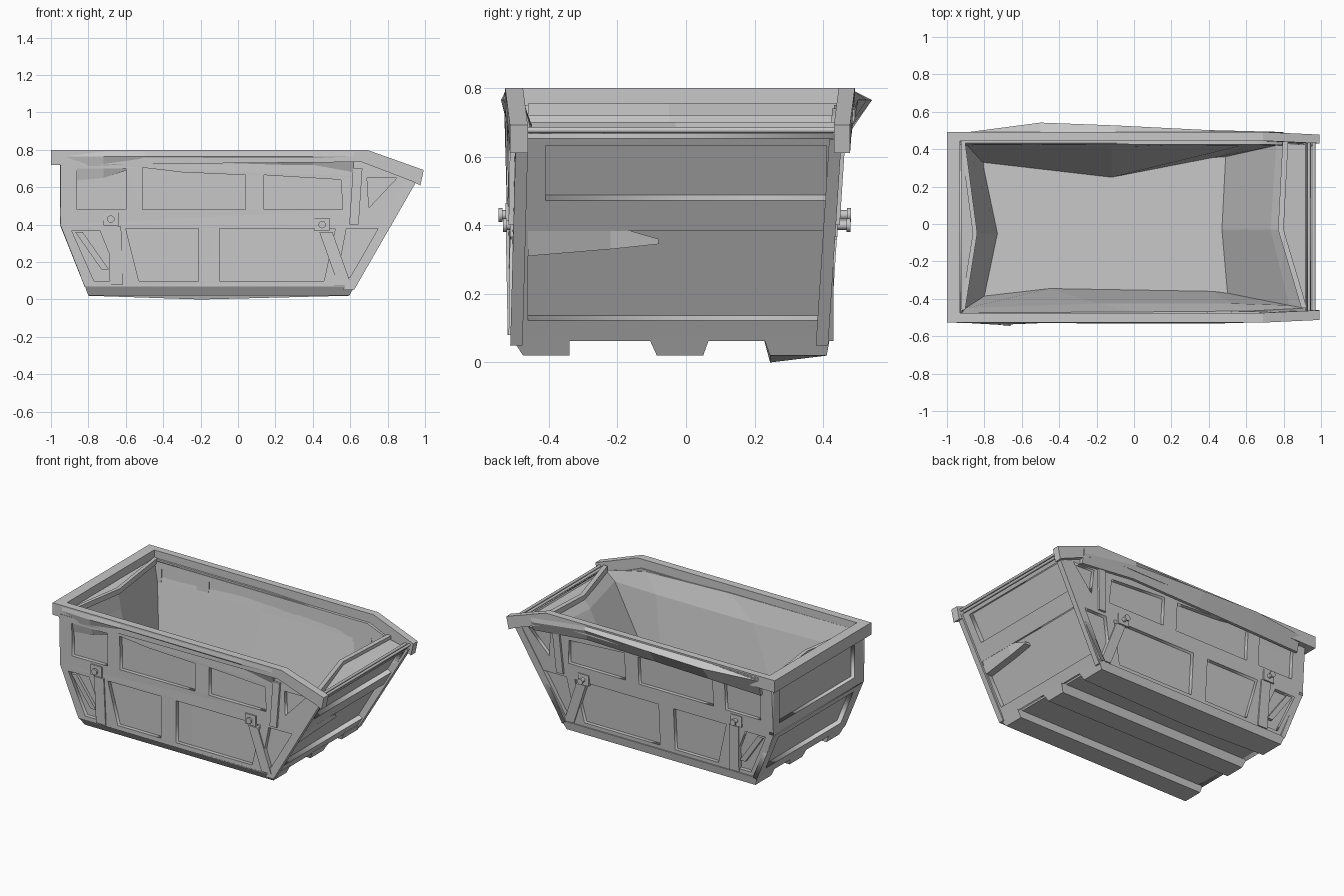
import bpy, bmesh
from mathutils import Vector

if "Cube" in bpy.data.objects:
    bpy.data.objects.remove(bpy.data.objects["Cube"])

GREY = (0.58, 0.58, 0.58, 1)
paint = bpy.data.materials.new("light_grey_steel")
paint.use_nodes = True
paint.diffuse_color = GREY
paint.node_tree.nodes["Principled BSDF"].inputs["Base Color"].default_value = GREY


def finish(name, bm):
    bmesh.ops.remove_doubles(bm, verts=bm.verts, dist=0.0005)
    bmesh.ops.recalc_face_normals(bm, faces=bm.faces)
    mesh = bpy.data.meshes.new(name)
    bm.to_mesh(mesh)
    bm.free()
    mesh.materials.append(paint)
    obj = bpy.data.objects.new(name, mesh)
    bpy.context.collection.objects.link(obj)
    return obj


def loft(name, sections):
    """Skin closed sections of equal point count and cap both ends."""
    bm = bmesh.new()
    rings = [[bm.verts.new(p) for p in s] for s in sections]
    n = len(rings[0])
    for a, b in zip(rings, rings[1:]):
        for i in range(n):
            j = (i + 1) % n
            bm.faces.new((a[i], a[j], b[j], b[i]))
    bm.faces.new(rings[0])
    bm.faces.new(rings[-1])
    return finish(name, bm)


def beam(name, p, q, side, depth):
    """Square bar from p to q, with half-width vectors side and depth."""
    s, d = Vector(side), Vector(depth)
    return loft(name, [[Vector(c) + o for o in (s + d, s - d, -s - d, d - s)] for c in (p, q)])


def rod(name, p, q, radius, sides=10):
    p, q = Vector(p), Vector(q)
    bm = bmesh.new()
    bmesh.ops.create_cone(bm, cap_ends=True, segments=sides, radius1=radius,
                          radius2=radius, depth=(q - p).length)
    turn = (q - p).to_track_quat('Z', 'Y')
    for v in bm.verts:
        v.co = turn @ v.co + (p + q) / 2
    obj = finish(name, bm)
    for f in obj.data.polygons:
        f.use_smooth = len(f.vertices) == 4


def frame(name, outlines, half, place):
    """Flat plate with holes, positioned by place(u, v, depth)."""
    curve = bpy.data.curves.new(name + "_profile", 'CURVE')
    curve.dimensions = '2D'
    curve.fill_mode = 'BOTH'
    curve.extrude = half
    for pts in outlines:
        spline = curve.splines.new('POLY')
        spline.points.add(len(pts) - 1)
        for point, (u, v) in zip(spline.points, pts):
            point.co = (u, v, 0, 1)
        spline.use_cyclic_u = True
    temp = bpy.data.objects.new(name + "_profile", curve)
    bpy.context.collection.objects.link(temp)
    graph = bpy.context.evaluated_depsgraph_get()
    mesh = bpy.data.meshes.new_from_object(temp.evaluated_get(graph))
    bm = bmesh.new()
    bm.from_mesh(mesh)
    bpy.data.objects.remove(temp)
    bpy.data.meshes.remove(mesh)
    for v in bm.verts:
        v.co = place(*v.co)
    finish(name, bm)


def box2(u0, u1, v0, v1):
    return [(u0, v0), (u1, v0), (u1, v1), (u0, v1)]


def front_y(x, z):
    return -0.51 + 0.028 * x * z


def back_y(x, z):
    return 0.408 + 0.065 * z


def slope_x(z):
    return 0.59 + 0.565 * (z - 0.02)


# Tub: outer skin up, over the rim, then the dented inner skin down
def outer(z, xl, top=None):
    zr, zq = (top, z - 0.02) if top else (z, z)
    xr = slope_x(zr) - 0.035
    xq = min(0.62, xr - 0.05)
    front = [(x, front_y(x, h) + 0.025, h) for x, h in ((xl, z), (0, z), (xq, zq), (xr, zr))]
    back = [(x, back_y(x, h) - 0.025, h) for x, h in ((xr, zr), (xq, zq), (-0.1, z), (xl, z))]
    return front + [(xr, -0.03, zr)] + back + [(xl, -0.05, z)]


def inner(xy, z):
    return [(x, y, z) for x, y in xy]


rim = [(-0.92, -0.475, 0.75), (0, -0.47, 0.75), (0.62, -0.465, 0.73), (0.91, -0.45, 0.67),
       (0.78, -0.03, 0.68), (0.81, 0.43, 0.68), (0.62, 0.44, 0.73), (-0.1, 0.445, 0.75),
       (-0.92, 0.445, 0.75), (-0.85, -0.05, 0.74)]
kink = [(-0.9, -0.45), (-0.2, -0.425), (0.52, -0.425), (0.83, -0.435), (0.73, -0.03),
        (0.76, 0.42), (0.6, 0.425), (-0.12, 0.41), (-0.89, 0.42), (-0.83, -0.05)]
foot = [(-0.8, -0.385), (-0.45, -0.345), (0.42, -0.36), (0.5, -0.37), (0.47, -0.03),
        (0.49, 0.36), (0.42, 0.355), (-0.12, 0.25), (-0.81, 0.33), (-0.73, -0.05)]
loft("tub", [outer(0.07, -0.79), outer(0.4, -0.92), outer(0.75, -0.925, 0.66),
             rim, inner(kink, 0.62), inner(foot, 0.11)])

# Long side frames with pressed panel openings
side_outline = [(-0.95, 0.74), (-0.95, 0.4), (-0.82, 0.07), (0.62, 0.07), (0.94, 0.63), (0.66, 0.74)]
side_holes = [
    box2(-0.86, -0.6, 0.48, 0.7),
    [(-0.51, 0.48), (0.04, 0.48), (0.04, 0.665), (-0.3, 0.68), (-0.51, 0.705)],
    [(0.14, 0.48), (0.56, 0.48), (0.55, 0.64), (0.14, 0.665)],
    [(0.70, 0.49), (0.85, 0.65), (0.69, 0.65)],
    [(-0.6, 0.38), (-0.21, 0.38), (-0.21, 0.1), (-0.53, 0.1)],
    [(-0.1, 0.38), (0.52, 0.38), (0.46, 0.1), (-0.1, 0.1)],
    [(-0.89, 0.37), (-0.74, 0.37), (-0.63, 0.1), (-0.77, 0.1)],
    [(0.58, 0.38), (0.76, 0.38), (0.62, 0.12), (0.53, 0.12)],
]
for label, face, sign in (("front", front_y, -1), ("back", back_y, 1)):
    def at(x, z, out=0.0):
        return Vector((x, face(x, z) + sign * out, z))

    frame(label + "_side_frame", [side_outline] + side_holes, 0.015,
          lambda u, v, d: (u, face(u, v) - sign * 0.015 + d, v))

    # Diagonal braces and lifting pins
    pin = 0.028 if sign < 0 else 0.045
    for i, (x, z, foot_x) in enumerate(((-0.68, 0.43, -0.65), (0.45, 0.4, 0.57))):
        beam(f"{label}_brace_{i}", at(x + 0.02, z - 0.04, -0.006), at(foot_x, 0.08, -0.006), (0.035, 0, 0), (0, 0.014, 0))
        beam(f"{label}_pin_plate_{i}", at(x, z, -0.01), at(x, z, 0.008), (0.04, 0, 0), (0, 0, 0.035))
        rod(f"{label}_pin_{i}", at(x, z), at(x, z, pin), 0.014)
        rod(f"{label}_pin_head_{i}", at(x, z, pin - 0.012), at(x, z, pin), 0.02)
    beam(label + "_corner_strut", at(-0.85, 0.36, -0.01), at(-0.71, 0.16, -0.01), (0.02, 0, 0), (0, 0.01, 0))
    beam(label + "_gusset", at(0.64, 0.7), at(0.62, 0.4), (0.025, 0, 0), (0, 0.014, 0))
    beam(label + "_corner_post", at(0.59, 0.05, -0.015), at(0.935, 0.65, -0.015), (0.03, 0, 0), (0, 0.018, 0))

    # Top rail, sloping down and pinching in at the low end
    y0, y1 = (-0.527, -0.475) if sign < 0 else (0.445, 0.492)
    rail = [(-1, 0.8), (0.69, 0.8), (0.993, 0.692), (0.975, 0.61), (0.935, 0.63), (0.66, 0.735), (-1, 0.72)]
    loft(label + "_top_rail", [[(x, y - (0.014 * sign if x > 0.9 else 0), z) for x, z in rail] for y in (y0, y1)])

    # Buckled lip under the rail
    bulge = ([(-0.93, 0.0, 0.63), (-0.72, 0.012, 0.65), (-0.5, 0.003, 0.72), (0.4, 0.006, 0.72), (0.62, 0.0, 0.68)]
             if sign < 0 else
             [(-0.88, 0.0, 0.66), (-0.5, 0.05, 0.67), (-0.1, 0.035, 0.68), (0.4, 0.01, 0.69), (0.8, 0.0, 0.65)])
    edge = y0 if sign < 0 else y1
    inside = edge - sign * 0.04
    loft(label + "_buckled_lip", [[(x, inside, low), (x, edge - sign * 0.022, low),
                                   (x, edge + sign * out, 0.765 if x < 0.7 else 0.71),
                                   (x, edge, 0.79 if x < 0.7 else 0.74), (x, inside, 0.75 if x < 0.7 else 0.7)]
                                  for x, out, low in bulge])

# High end: top rail, two frames bent at mid height, dented inner lip
beam("high_end_rail", (-0.965, -0.525, 0.76), (-0.965, 0.49, 0.76), (0.035, 0, 0), (0, 0, 0.04))
frame("high_end_upper_frame", [box2(-0.515, 0.435, 0.4, 0.73), box2(-0.42, 0.37, 0.46, 0.69)], 0.014,
      lambda u, v, d: (-0.937 + d, u, v))
frame("high_end_lower_frame", [box2(-0.505, 0.425, 0.07, 0.4), box2(-0.43, 0.36, 0.13, 0.36)], 0.014,
      lambda u, v, d: (-0.937 + (0.4 - v) * 0.4 + d, u, v + d * 0.35))
loft("high_end_inner_lip", [[(x - w, y, z) for w, z in ((0.012, 0.72), (0.012, 0.755), (-0.012, 0.755), (-0.012, 0.72))]
                            for x, y in ((-0.915, -0.46), (-0.85, -0.05), (-0.915, 0.44))])

# Low end: sloping frame, crumpled crease, dented lip and tie rods
frame("low_end_frame", [box2(-0.49, 0.43, 0.07, 0.66), box2(-0.41, 0.41, 0.48, 0.64), box2(-0.46, 0.4, 0.13, 0.39)],
      0.015, lambda u, v, d: (slope_x(v) - 0.015 + 0.87 * d, u, v - 0.49 * d))
loft("low_end_crease", [[(slope_x(z) + o, y, z) for o, z in ((-0.04, a), (-0.04, b), (-0.005, b), (0.01, a))]
                        for y, a, b in ((-0.46, 0.31, 0.4), (-0.22, 0.33, 0.4), (-0.08, 0.345, 0.36))])
loft("low_end_inner_lip", [[(x - w, y, z) for w, z in ((0.015, 0.66), (0.015, 0.7), (-0.015, 0.7), (-0.015, 0.66))]
                           for x, y in ((0.91, -0.45), (0.785, -0.03), (0.81, 0.45))])
for i, x in enumerate((0.935, 0.962)):
    rod(f"tie_rod_{i}", (x, -0.48, 0.677), (x, 0.46, 0.677), 0.009)

# Three skids under the floor, the back one bent down a little
for label, ya, yb, ia, ib, sag in (("front", -0.51, -0.34, 0.035, 0, 0), ("middle", -0.11, 0.07, 0.025, 0.02, 0),
                                   ("back", 0.225, 0.42, 0.02, 0.01, 0.02)):
    loft(label + "_skid", [[(x, ya, 0.075), (x + s, ya + ia, 0.02 - d), (x + s, yb - ib, 0.02), (x, yb, 0.075)]
                           for x, s, d in ((-0.82, 0.02, 0), (-0.2, 0, sag), (0.625, -0.03, 0))])
